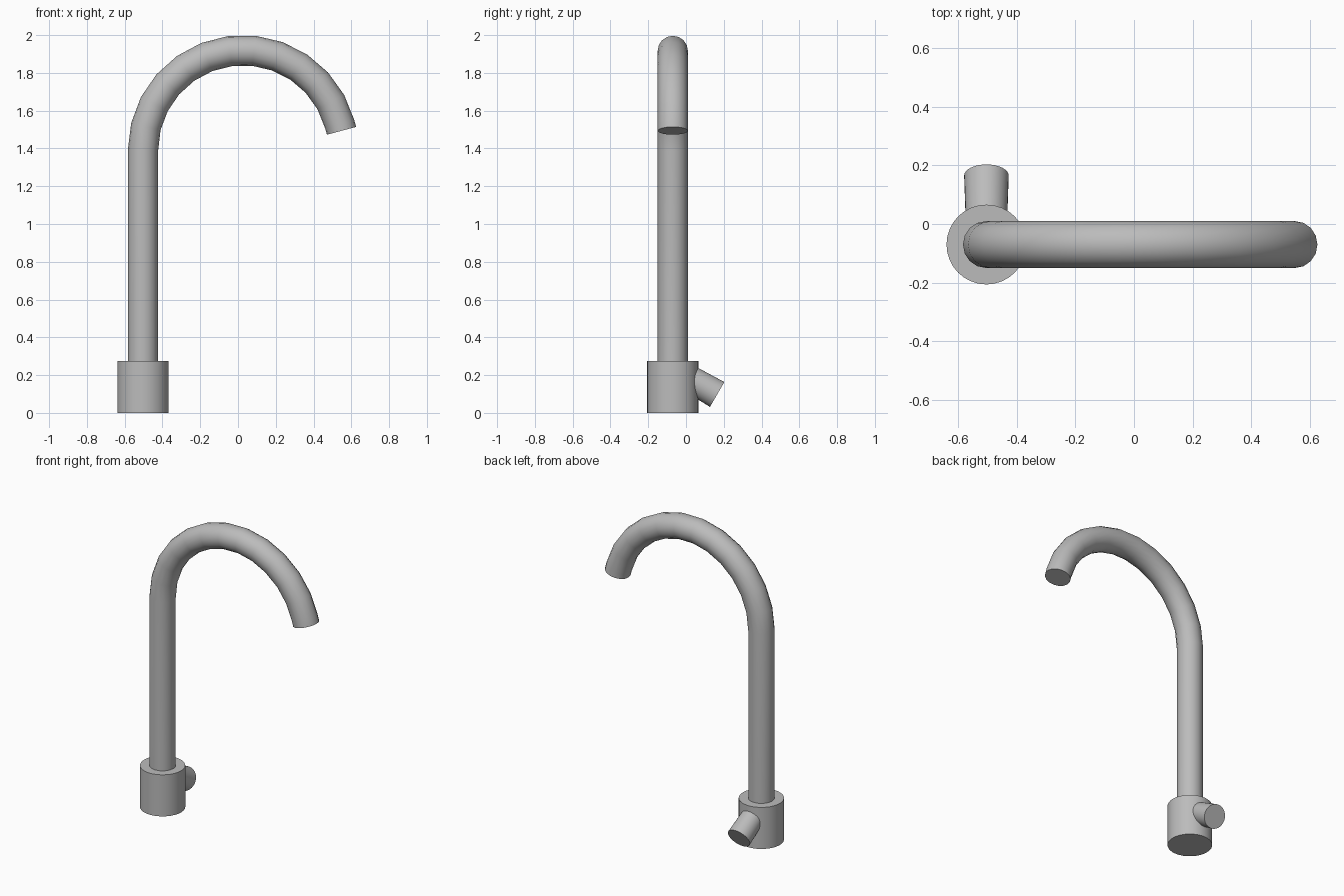
import bpy, math
from mathutils import Vector

if "Cube" in bpy.data.objects:
    bpy.data.objects.remove(bpy.data.objects["Cube"])

metal = bpy.data.materials.new("grey_metal")
metal.diffuse_color = (0.5, 0.5, 0.5, 1)
metal.use_nodes = True
metal.node_tree.nodes["Principled BSDF"].inputs["Base Color"].default_value = metal.diffuse_color
PX, PY = -0.503, -0.07  # axis of the upright


def finish(ob, name):
    ob.name = name
    ob.data.materials.clear()
    ob.data.materials.append(metal)
    bpy.ops.object.select_all(action='DESELECT')
    ob.select_set(True)
    bpy.context.view_layer.objects.active = ob
    bpy.ops.object.shade_smooth_by_angle(angle=math.radians(35))


def tapered(name, a, b, r1, r2):
    a, b = Vector(a), Vector(b)
    d = b - a
    bpy.ops.mesh.primitive_cone_add(vertices=32, radius1=r1, radius2=r2,
                                    depth=d.length, location=(a + b) / 2)
    ob = bpy.context.object
    ob.rotation_euler = d.to_track_quat('Z', 'Y').to_euler()
    finish(ob, name)


# Base body and the tilted handle at the back
tapered("base", (PX, PY, 0), (PX, PY, 0.275), 0.136, 0.136)
tapered("handle", (PX, -0.008, 0.1975), (PX, 0.165, 0.0975), 0.07, 0.076)

# Spout: straight upright, then a round arch with a short straight tip
R, cx, cz = 0.53, 0.027, 1.39
path = [(PX, 0.2)]
for i in range(13):
    t = math.radians(180 - 165 * i / 12)
    path.append((cx + R * math.cos(t), cz + R * math.sin(t)))
end = math.radians(15)
path.append((path[-1][0] + 0.035 * math.sin(end), path[-1][1] - 0.035 * math.cos(end)))

curve = bpy.data.curves.new("spout_path", 'CURVE')
curve.dimensions = '3D'
curve.bevel_depth = 0.08
curve.bevel_resolution = 6
curve.use_fill_caps = True
line = curve.splines.new('POLY')
line.points.add(len(path) - 1)
for p, (x, z) in zip(line.points, path):
    p.co = (x, PY, z, 1)
spout = bpy.data.objects.new("spout", curve)
bpy.context.collection.objects.link(spout)
bpy.ops.object.select_all(action='DESELECT')
spout.select_set(True)
bpy.context.view_layer.objects.active = spout
bpy.ops.object.convert(target='MESH')
finish(bpy.context.object, "spout")
